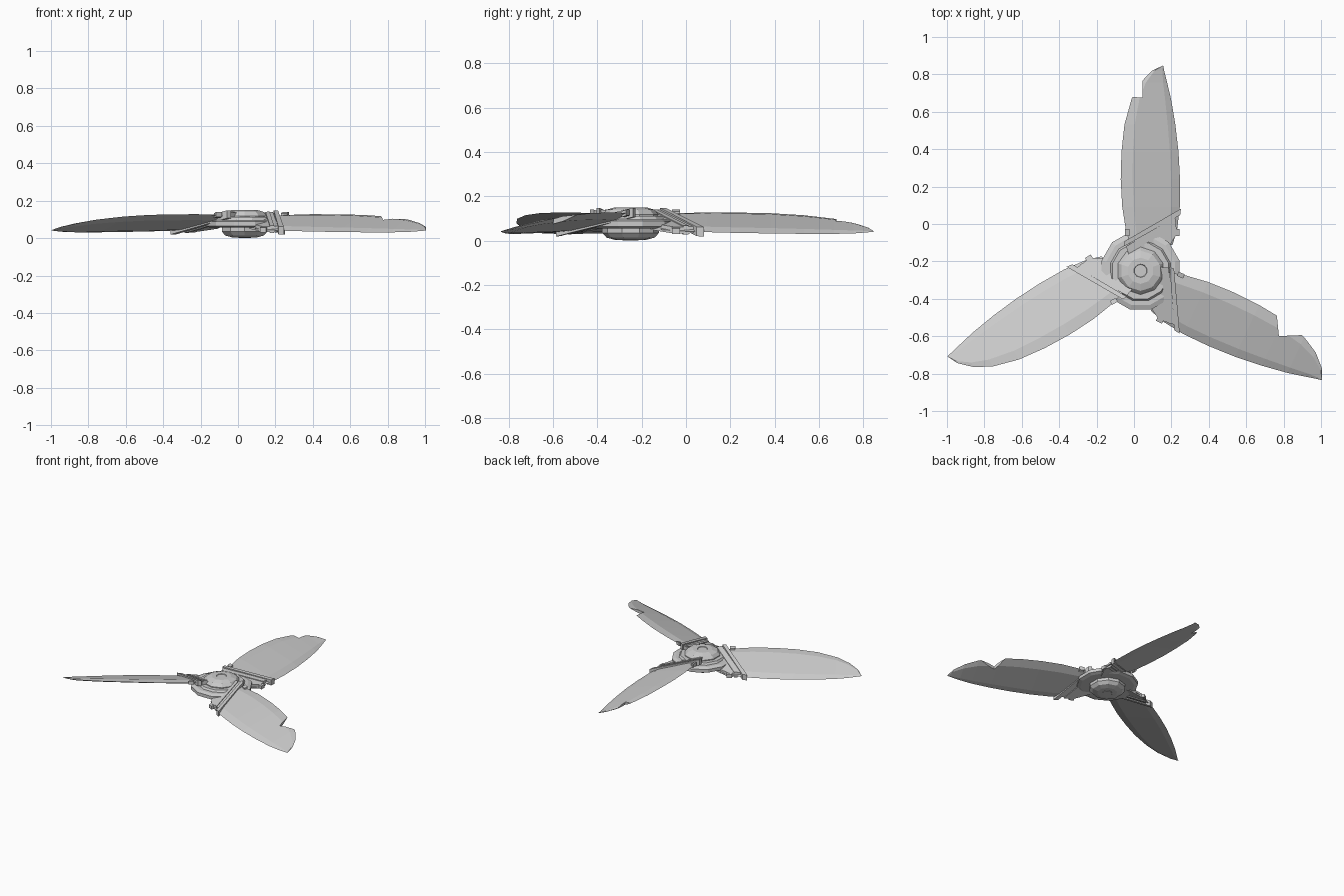
import bpy, bmesh, math
from mathutils import Matrix

if "Cube" in bpy.data.objects:
    bpy.data.objects.remove(bpy.data.objects["Cube"])

HUB = Matrix.Translation((0.035, -0.25, 0))


def make(name, bm, mat):
    bmesh.ops.remove_doubles(bm, verts=bm.verts, dist=1e-5)
    bmesh.ops.recalc_face_normals(bm, faces=bm.faces)
    bm.transform(mat)
    me = bpy.data.meshes.new(name)
    bm.to_mesh(me)
    bm.free()
    ob = bpy.data.objects.new(name, me)
    bpy.context.collection.objects.link(ob)
    return ob


def loft(rings):
    """Skin a list of closed rings and cap both ends."""
    bm = bmesh.new()
    vr = [[bm.verts.new(p) for p in r] for r in rings]
    n = len(rings[0])
    for a, b in zip(vr, vr[1:]):
        for i in range(n):
            j = (i + 1) % n
            bm.faces.new((a[i], a[j], b[j], b[i]))
    bm.faces.new(vr[0])
    bm.faces.new(vr[-1])
    return bm


def lathe(name, profile, sides):
    rings = [[(r * math.cos((i + .5) * math.tau / sides),
               r * math.sin((i + .5) * math.tau / sides), z) for i in range(sides)]
             for r, z in profile]
    return make(name, loft(rings), HUB)


def slab(name, pts, t, mat):
    """Flat plate lying in the pitched plane of a blade root."""
    def plane(v):
        return .103 - .29 * v
    return make(name, loft([[(v, u, plane(v) + s) for v, u in pts] for s in (-t, t)]), mat)


# blade stations: distance, leading v, trailing v, leading z, trailing z, thickness
STATIONS = [
    (.14, -.055, .17, .120, .050, .010),
    (.22, -.078, .195, .124, .044, .013),
    (.35, -.098, .210, .128, .039, .014),
    (.50, -.106, .211, .127, .035, .014),
    (.65, -.102, .203, .124, .033, .013),
    (.80, -.086, .186, .115, .031, .012),
    (.94, -.048, .163, .099, .031, .010),
    (1.03, .000, .142, .080, .033, .008),
    (1.095, .062, .126, .060, .038, .004),
    (1.122, .117, .121, .043, .041, .001),
]


def blade(name, mat, length, notch):
    rings = []
    for u, vl, vt, zl, zt, t in STATIONS:
        def pt(f, off):
            return (vl + (vt - vl) * f, u * length, zl + (zt - zl) * f + off)
        rings.append([pt(0, 0), pt(.2, t), pt(.85, t * .8),
                      pt(1, 0), pt(.85, -t * .6), pt(.2, -t)])
    ob = make(name, loft(rings), mat)
    if notch:
        # chip broken out of the leading edge
        cutter = make(name + "_cutter", loft([[(v, u, z) for v, u in notch] for z in (-.1, .3)]), mat)
        cutter.hide_render = True
        mod = ob.modifiers.new("chip", 'BOOLEAN')
        mod.object = cutter
        mod.operation = 'DIFFERENCE'
        mod.solver = 'EXACT'
        dg = bpy.context.evaluated_depsgraph_get()
        dg.update()
        ob_mesh = bpy.data.meshes.new_from_object(ob.evaluated_get(dg))
        ob.modifiers.clear()
        ob.data = ob_mesh
        bpy.data.objects.remove(cutter)


# hub cap, plate and raised rim
lathe("hub", [(.034, .147), (.036, .151), (.07, .151), (.108, .140), (.127, .118),
              (.127, .108), (.118, .104), (.118, .066), (.128, .060), (.128, .035),
              (.108, .014), (.07, .004), (.036, .003), (.034, 0)], 10)
lathe("hub_plate", [(.19, .056), (.215, .064), (.215, .088), (.19, .098),
                    (.165, .098), (.155, .112), (.12, .112)], 12)

# three blades with their root fittings: name, angle, length, chip outline
NOTCH_A = [(-.2, .90), (-.045, .93), (.01, .925), (.01, 1.032), (-.2, 1.032)]
NOTCH_B = [(-.2, .697), (.004, .818), (-.049, .92), (-.127, 1.07), (-.2, 1.07)]
for tag, ang, length, notch in (("back", 0, .977, NOTCH_A),
                                ("left", 120, 1.0, None),
                                ("right", -115, 1.003, NOTCH_B)):
    m = HUB @ Matrix.Rotation(math.radians(ang), 4, 'Z')
    blade(tag + "_blade", m, length, notch)
    slab(tag + "_socket", [(-.06, .08), (-.078, .13), (.185, .285), (.195, .2), (.13, .09)], .015, m)
    # two diagonal straps around the blade root
    slab(tag + "_outer_strap", [(-.085, .132), (-.085, .158), (.216, .332), (.212, .298)], .021, m)
    slab(tag + "_inner_strap", [(-.06, .095), (-.065, .118), (.190, .262), (.190, .238)], .020, m)
    # clamp lugs on both edges
    for i, (v, u) in enumerate(((-.07, .205), (.196, .205))):
        w, h = .012, .018
        slab(f"{tag}_lug_{i}", [(v - w, u - h), (v + w, u - h), (v + w, u + h), (v - w, u + h)], .013, m)
